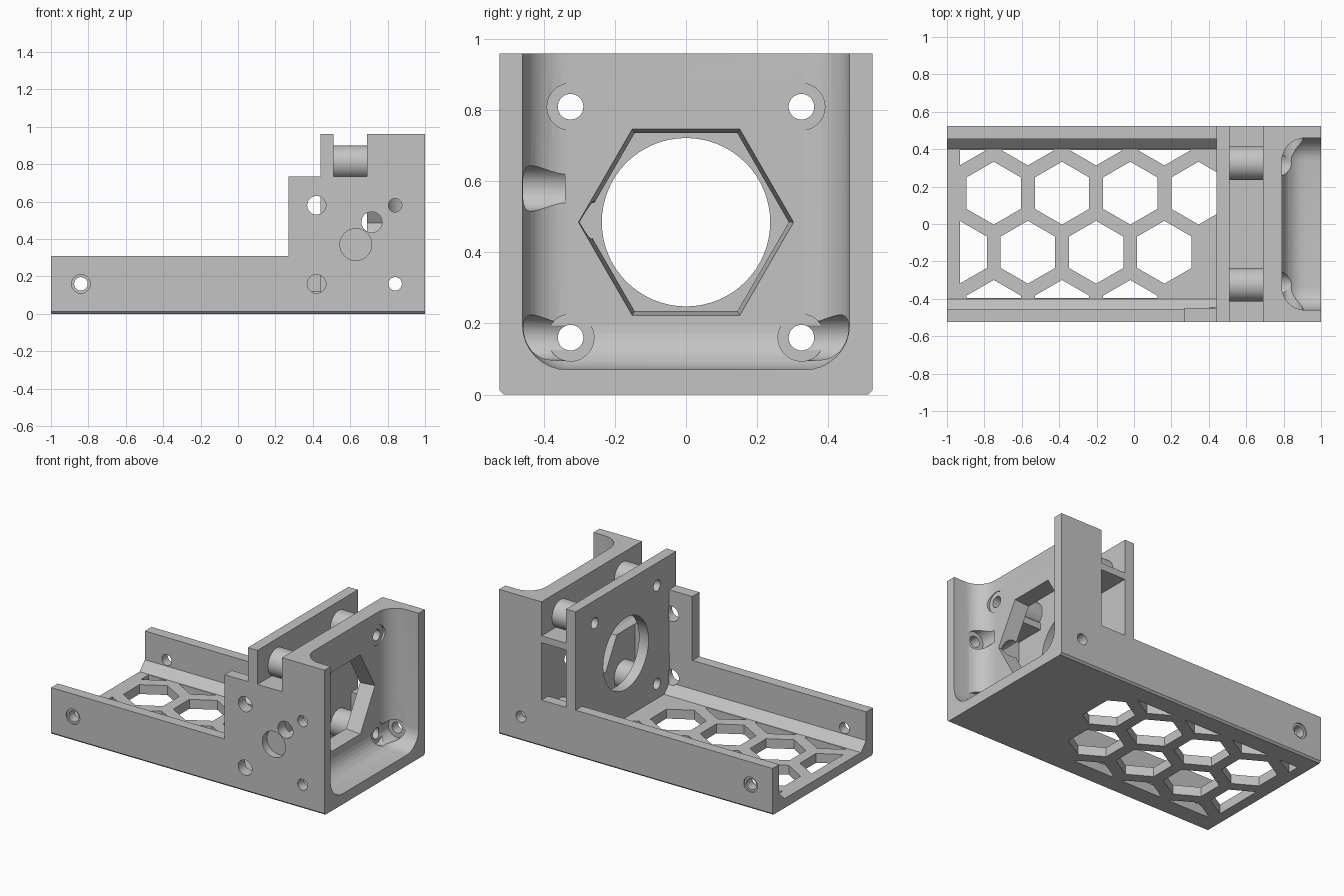
import bpy, bmesh, math
from math import pi, sin, cos

if "Cube" in bpy.data.objects:
    bpy.data.objects.remove(bpy.data.objects["Cube"])

grey = bpy.data.materials.new("plain grey")
grey.diffuse_color = (0.55, 0.55, 0.55, 1)
grey.use_nodes = True
grey.node_tree.nodes["Principled BSDF"].inputs["Base Color"].default_value = grey.diffuse_color


def circle(u, v, r, n=40, turn=0.0):
    return [(u + r * cos(2 * pi * i / n + turn), v + r * sin(2 * pi * i / n + turn))
            for i in range(n)]


def rect(u0, u1, v0, v1):
    return [(u0, v0), (u1, v0), (u1, v1), (u0, v1)]


def prisms(name, items):
    """Each item: (axis, start, end, outline at start, [outline at end])."""
    place = {"x": lambda u, v, t: (t, u, v),
             "y": lambda u, v, t: (u, t, v),
             "z": lambda u, v, t: (u, v, t)}
    bm = bmesh.new()
    for axis, a, b, lo, *rest in items:
        hi = rest[0] if rest else lo
        f = place[axis]
        va = [bm.verts.new(f(u, v, a)) for u, v in lo]
        vb = [bm.verts.new(f(u, v, b)) for u, v in hi]
        n = len(va)
        bm.faces.new(va)
        bm.faces.new(vb[::-1])
        for i in range(n):
            bm.faces.new((va[i], vb[i], vb[(i + 1) % n], va[(i + 1) % n]))
    bmesh.ops.recalc_face_normals(bm, faces=bm.faces)
    me = bpy.data.meshes.new(name)
    bm.to_mesh(me)
    bm.free()
    me.materials.append(grey)
    ob = bpy.data.objects.new(name, me)
    bpy.context.collection.objects.link(ob)
    return ob


def apply(ob, mod):
    bpy.ops.object.select_all(action='DESELECT')
    bpy.context.view_layer.objects.active = ob
    ob.select_set(True)
    bpy.ops.object.modifier_apply(modifier=mod.name)


def boolean(ob, tool, op='DIFFERENCE'):
    m = ob.modifiers.new("cut", 'BOOLEAN')
    m.operation, m.solver, m.object = op, 'EXACT', tool
    apply(ob, m)
    bpy.data.objects.remove(tool)


def cut(ob, *items):
    for item in items:
        boolean(ob, prisms("cutter", [item]))


W, H, CZ = 0.525, 0.96, 0.485
SCREWS = [(y, z) for y in (-0.325, 0.325) for z in (0.16, 0.81)]

# tray: floor, low side walls and sloped inner corners
half = [(W - 0.012, 0), (W, 0.012), (W, 0.31), (0.455, 0.31), (0.455, 0.12), (0.40, 0.062)]
tray = prisms("tray", [("x", -1, 0.69, half + [(-y, z) for y, z in half[::-1]])])

# honeycomb openings in the tray floor
P = 0.365
cells = []
for row in range(-2, 2):
    for col in range(4):
        x = -0.75 + P * col - (P / 2 if row % 2 else 0)
        y = 0.165 + P * 0.866 * row
        if row == -2 and col == 3:
            continue
        cells.append(("z", -0.1, 0.2, circle(x, y, 0.168, 6, pi / 6)))
for row in (-1, 1):
    cells.append(("z", -0.1, 0.2, circle(-0.75 + P * 3.5 - P, 0.165 + P * 0.866 * row, 0.168, 6, pi / 6)))
cells = cells[:-2]
comb = prisms("honeycomb_cutter", cells)
boolean(comb, prisms("field", [("z", -0.05, 0.15, rect(-0.93, 0.44, -0.395, 0.395))]), 'INTERSECT')
boolean(tray, comb)

# tray wall holes
for s in (-1, 1):
    cut(tray, ("y", s * 0.4, s * 0.6, circle(-0.84, 0.16, 0.036)),
        ("y", s * 0.515, s * 0.6, circle(-0.84, 0.16, 0.05)))

# raised front wall
front_wall = prisms("front_wall", [("y", -W, -0.45, rect(0.27, 0.69, 0.31, 0.735))])

# clamp plate with the round opening
plate = prisms("clamp_plate", [("x", 0.44, 0.51, rect(-W, W, 0.06, H))])
cut(plate, ("x", 0.4, 0.6, circle(0, CZ, 0.237, 64)))
for y, z in SCREWS:
    cut(plate, ("x", 0.4, 0.6, circle(y, z, 0.036)))

# end block with a rounded recess open at the top
block = prisms("end_block", [("x", 0.69, 1, [(-W + 0.012, 0), (W - 0.012, 0), (W, 0.012),
                                            (W, H), (-W, H), (-W, 0.012)])])
recess = prisms("recess_cutter", [("x", 0.79, 1.4, rect(-0.46, 0.46, 0.07, 1.4))])
bev = recess.modifiers.new("round", 'BEVEL')
bev.width, bev.segments = 0.125, 8
apply(recess, bev)
boolean(block, recess)

# hexagonal opening, screw holes and their flat seats
cut(block, ("x", 0.68, 0.80, circle(0, CZ, 0.288, 6), circle(0, CZ, 0.304, 6)))
for y, z in SCREWS:
    cut(block, ("x", 0.6, 0.9, circle(y, z, 0.036)),
        ("x", 0.786, 0.96, circle(y, z, 0.066)))

# side screw holes of the end block with inner pockets
for s, z in ((-1, 0.16), (1, 0.16), (-1, 0.58)):
    cut(block, ("y", s * 0.38, s * 0.6, circle(0.84, z, 0.036)),
        ("y", s * 0.34, s * 0.462, circle(0.84, z, 0.064)))

# holes in the front face: passage, shallow round pocket, access holes
for ob in (front_wall, block):
    cut(ob, ("y", -0.6, -0.2, circle(0.715, 0.49, 0.055)))
for ob in (tray, front_wall, block):
    cut(ob, ("y", -0.6, -0.475, circle(0.63, 0.37, 0.085)))
cut(front_wall, ("y", -0.6, -0.4, circle(0.42, 0.58, 0.05)))
cut(tray, ("y", -0.6, -0.4, circle(0.42, 0.16, 0.05)))
cut(plate, ("y", -0.6, -0.45, circle(0.42, 0.58, 0.05)),
    ("y", -0.6, -0.45, circle(0.42, 0.16, 0.05)))

# bridges over the gap at both sides
bridges = prisms("gap_bridges", [
    ("y", 0.25, W, rect(0.51, 0.69, 0.69, 0.735)),
    ("y", -0.45, -0.25, rect(0.51, 0.69, 0.69, 0.735))])
for y, z in SCREWS:
    cut(bridges, ("x", 0.4, 0.8, circle(y, z, 0.05)))

# spacers between plate and block
spacers = prisms("spacers", [("x", 0.51, 0.69, circle(y, z, 0.09)) for y, z in SCREWS])
for y, z in SCREWS:
    cut(spacers, ("x", 0.4, 0.8, circle(y, z, 0.036)))

for ob in bpy.context.collection.objects:
    bpy.ops.object.select_all(action='DESELECT')
    bpy.context.view_layer.objects.active = ob
    ob.select_set(True)
    bpy.ops.object.shade_smooth_by_angle(angle=math.radians(30))
